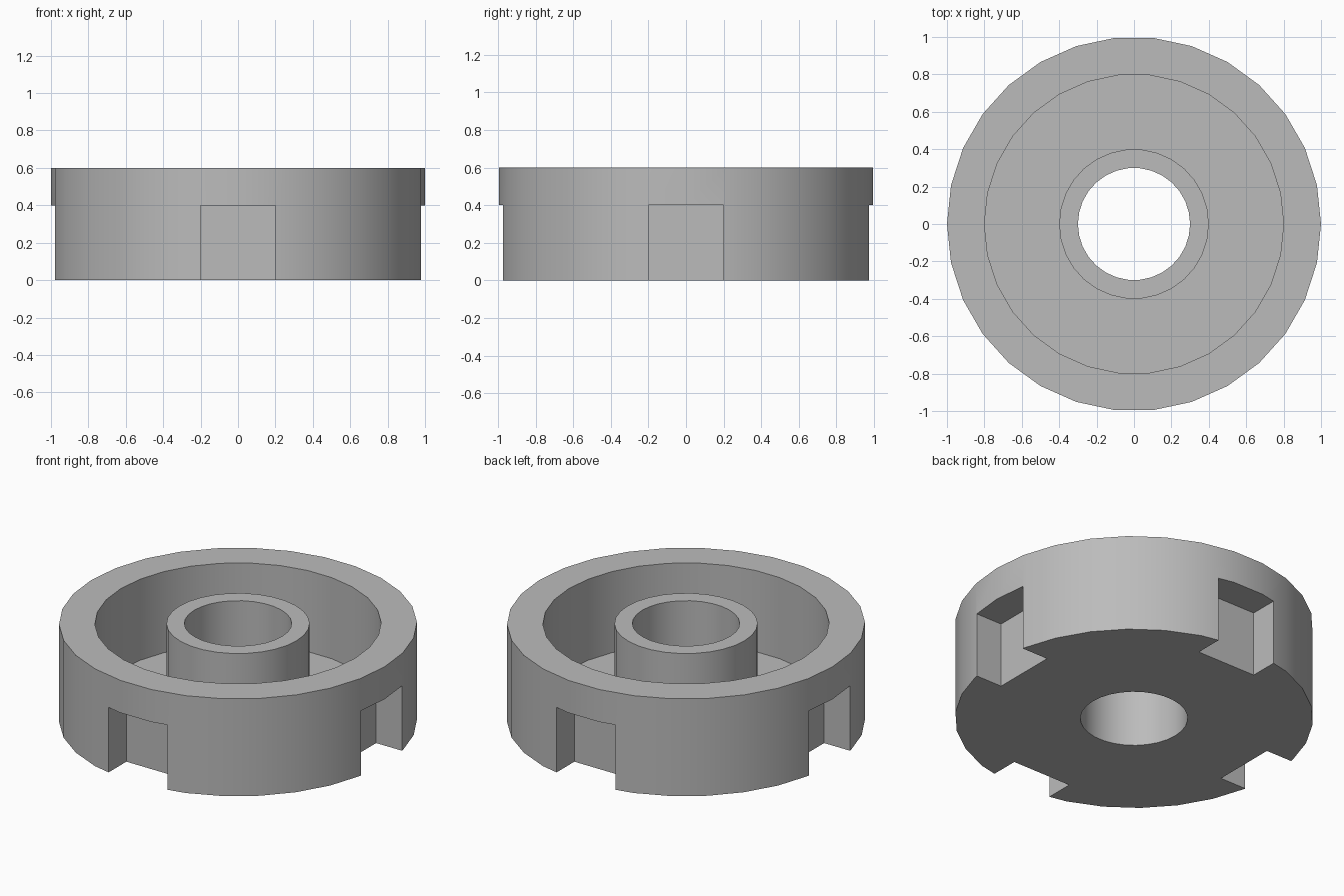
import bpy
import bmesh
from math import pi, radians
from mathutils import Matrix, Vector

SIDES = 30

if "Cube" in bpy.data.objects:
    bpy.data.objects.remove(bpy.data.objects["Cube"], do_unlink=True)

grey = bpy.data.materials.new("plain grey")
grey.use_nodes = True
colour = (0.5, 0.5, 0.5, 1)
grey.diffuse_color = colour
grey.node_tree.nodes["Principled BSDF"].inputs["Base Color"].default_value = colour


def add_object(name, bm):
    bmesh.ops.recalc_face_normals(bm, faces=bm.faces)
    mesh = bpy.data.meshes.new(name)
    bm.to_mesh(mesh)
    bm.free()
    mesh.materials.append(grey)
    obj = bpy.data.objects.new(name, mesh)
    bpy.context.collection.objects.link(obj)
    return obj


# Ring body: one lathe profile for rim, floor and hollow hub
profile = [(0.3, 0), (1, 0), (1, 0.6), (0.8, 0.6),
           (0.8, 0.1), (0.4, 0.1), (0.4, 0.6), (0.3, 0.6)]
bm = bmesh.new()
verts = [bm.verts.new((r, 0, z)) for r, z in profile]
edges = [bm.edges.new((verts[i - 1], verts[i])) for i in range(len(verts))]
bmesh.ops.spin(bm, geom=verts + edges, cent=(0, 0, 0), axis=(0, 0, 1),
               angle=2 * pi, steps=SIDES)
bmesh.ops.remove_doubles(bm, verts=bm.verts, dist=0.0001)
body = add_object("round_body", bm)

# Four square notches in the lower rim, stopping just outside the inner wall
bm = bmesh.new()
for i in range(4):
    place = (Matrix.Rotation(i * pi / 2, 4, "Z")
             @ Matrix.Translation(Vector((1.002, 0, 0.15)))
             @ Matrix.Diagonal((0.4, 0.4, 0.5, 1)))
    bmesh.ops.create_cube(bm, size=1, matrix=place)
cutter = add_object("notch_cutter", bm)
cutter.hide_render = True

notches = body.modifiers.new("notches", "BOOLEAN")
notches.operation = "DIFFERENCE"
notches.solver = "EXACT"
notches.object = cutter

bpy.ops.object.select_all(action="DESELECT")
body.select_set(True)
bpy.context.view_layer.objects.active = body
bpy.ops.object.modifier_apply(modifier=notches.name)
bpy.data.objects.remove(cutter, do_unlink=True)
bpy.ops.object.shade_smooth_by_angle(angle=radians(30))
